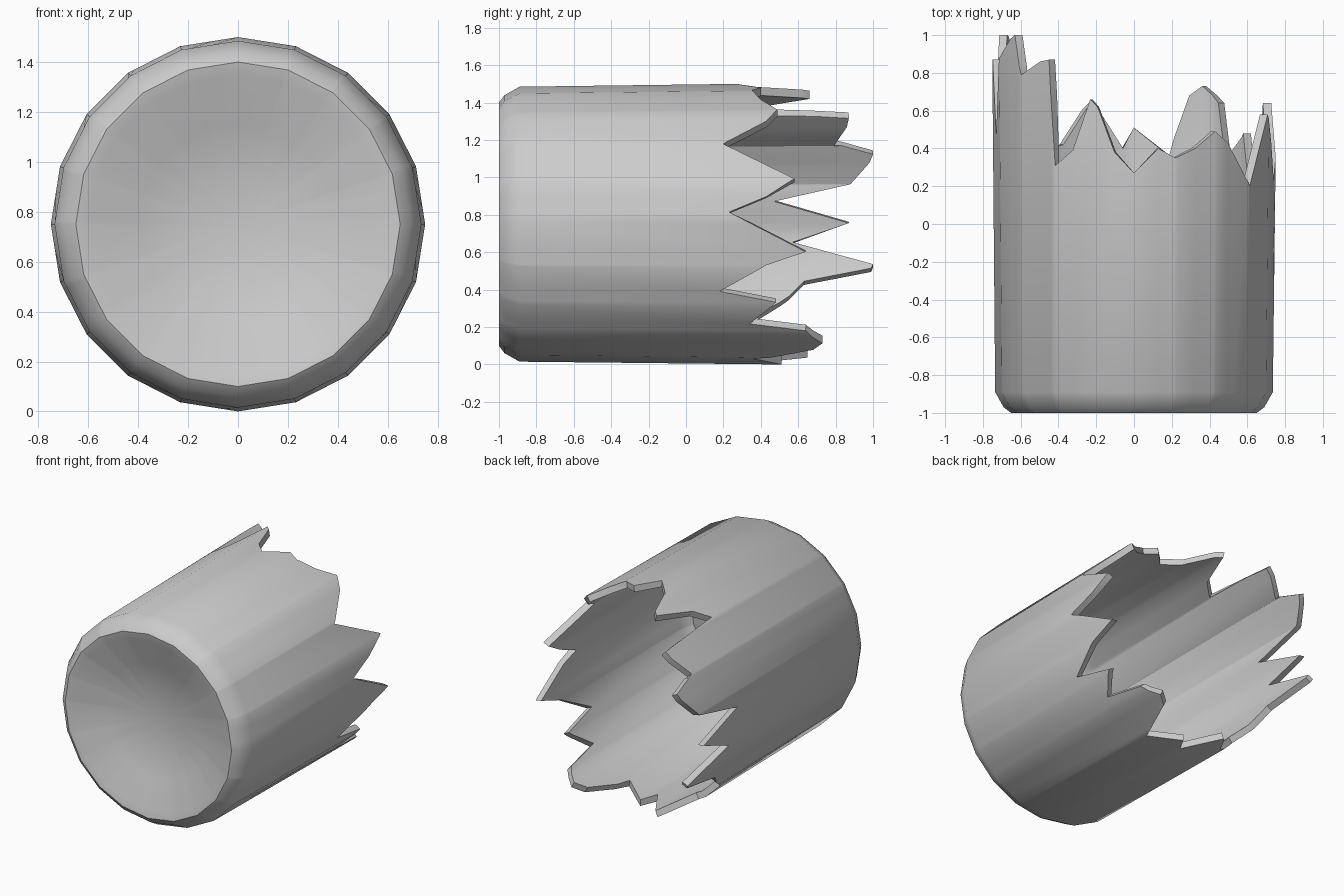
import bpy, bmesh
from math import sin, cos, radians

if "Cube" in bpy.data.objects:
    bpy.data.objects.remove(bpy.data.objects["Cube"])

SIDES, CZ = 20, 0.75
STEP = 360 / SIDES

# broken edge: (angle around the axis, y of the tear)
TEAR = [(90, .27), (80, .40), (73, .35), (64, .40), (55, .49), (48, .43),
        (44, .36), (35, .20), (19, .58), (11.5, .43), (5, .23), (-11.5, .64),
        (-17, .43), (-29, .18), (-34, .48), (-46, .34), (-50, .64), (-59, .73),
        (-65, .68), (-75, .36), (-90, .51), (-95, .40), (-108, .65), (-112, .60),
        (-122, .42), (-136, .38), (-144, .50), (-147, .55), (-154, .63),
        (-160, .99), (-162, 1.0), (-172, .57), (-181, .87), (-190, .47),
        (-197, .87), (-208, .98), (-212, 1.0), (-217, .79), (-228, .86),
        (-233, .87), (-236, .31), (-244, .39), (-252, .66), (-255, .62),
        (-262, .38), (-270, .27)]

# profile of the base: punt, rolled heel, start of wall (radius, y)
PROFILE = [(.2, -.87), (.4, -.91), (.6, -.99), (.65, -1.0), (.69, -.97),
           (.735, -.89)]


def tear_y(a):
    for (a0, y0), (a1, y1) in zip(TEAR, TEAR[1:]):
        if a1 <= a <= a0:
            return y0 + (y1 - y0) * (a - a0) / (a1 - a0)


def point(r, a, y):
    # point on the flat-sided tube
    r *= cos(radians(STEP / 2)) / cos(radians(a % STEP - STEP / 2))
    return (r * cos(radians(a)), y, CZ + r * sin(radians(a)))


# one column per tear point and per tube corner
angles = {a for a, _ in TEAR[:-1]} | {90 - STEP * i for i in range(SIDES)}
angles = sorted(angles, reverse=True)

bm = bmesh.new()
rings = [[bm.verts.new(point(r, a, y)) for a in angles] for r, y in PROFILE]
rings.append([bm.verts.new(point(.75, a, tear_y(a))) for a in angles])
apex = bm.verts.new((0, -.855, CZ))
n = len(angles)
for i in range(n):
    j = (i + 1) % n
    bm.faces.new((apex, rings[0][i], rings[0][j]))
    for lo, hi in zip(rings, rings[1:]):
        bm.faces.new((lo[i], hi[i], hi[j], lo[j]))
bmesh.ops.recalc_face_normals(bm, faces=bm.faces)
# make the wall face outwards
f = rings[-1][0].link_faces[0]
c = f.calc_center_median()
if f.normal.x * c.x + f.normal.z * (c.z - CZ) < 0:
    bmesh.ops.reverse_faces(bm, faces=bm.faces)

mesh = bpy.data.meshes.new("broken_vessel")
bm.to_mesh(mesh)
bm.free()
vessel = bpy.data.objects.new("broken_vessel", mesh)
bpy.context.collection.objects.link(vessel)
bpy.context.view_layer.objects.active = vessel
vessel.select_set(True)

# wall thickness, inwards
solid = vessel.modifiers.new("thickness", 'SOLIDIFY')
solid.thickness = .045
solid.offset = -1
bpy.ops.object.modifier_apply(modifier=solid.name)
bpy.ops.object.shade_smooth_by_angle(angle=radians(30))
